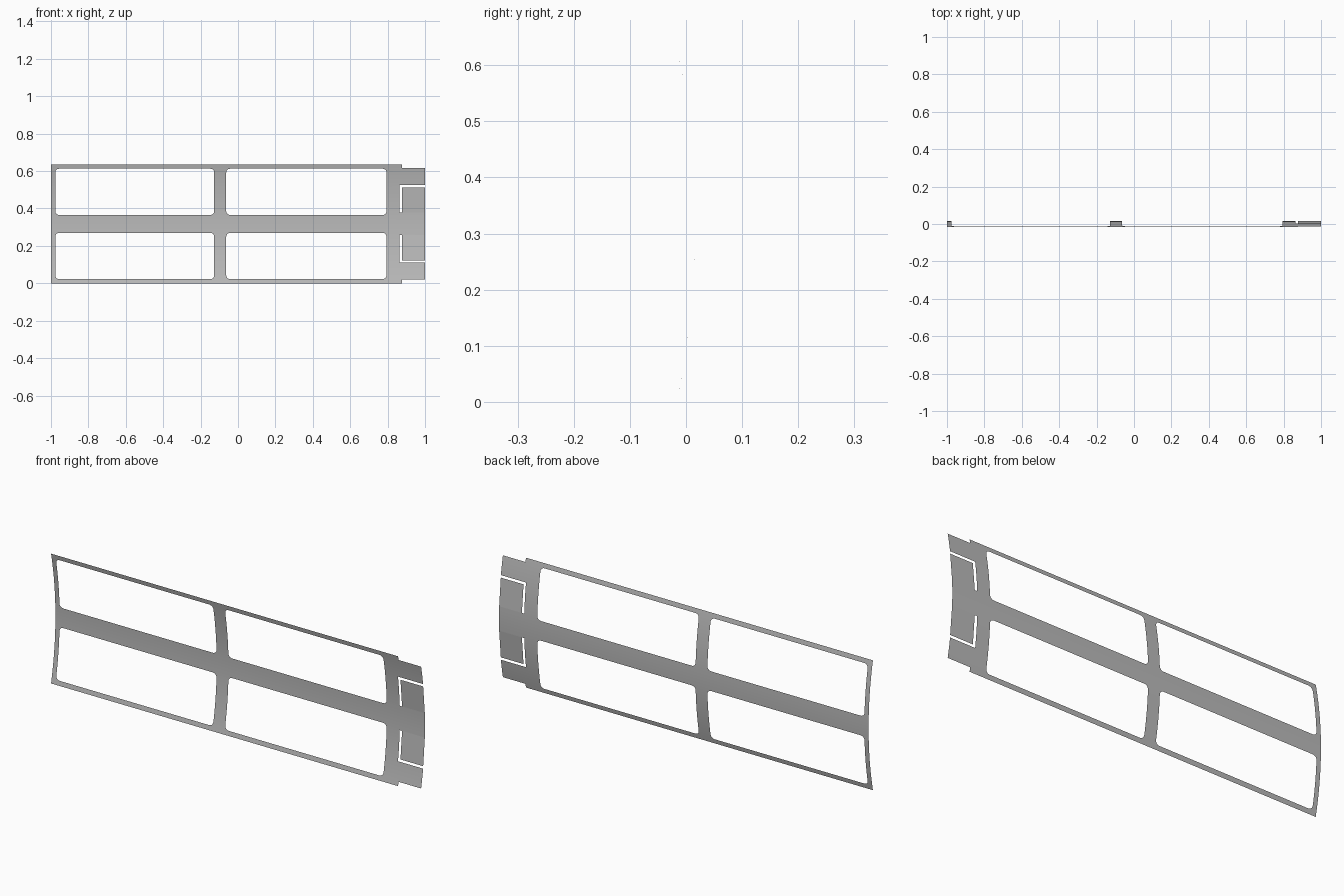
import bpy, bmesh, math

if "Cube" in bpy.data.objects:
    bpy.data.objects.remove(bpy.data.objects["Cube"])

CZ = 0.3175          # mid height of the panel
R = 1.49             # bow radius

grey = bpy.data.materials.new("panel grey")
grey.diffuse_color = (0.5, 0.5, 0.5, 1)
grey.use_nodes = True
grey.node_tree.nodes["Principled BSDF"].inputs["Base Color"].default_value = grey.diffuse_color


def bow(d):
    """Depth of the bowed sheet at distance d from mid height."""
    return 0.017 - d * d / (2 * R)


def rounded(x0, x1, d0, d1, r=0.02, n=5):
    """Rounded rectangle outline."""
    pts = []
    for k, (cx, cy) in enumerate([(x1 - r, d1 - r), (x0 + r, d1 - r),
                                  (x0 + r, d0 + r), (x1 - r, d0 + r)]):
        for i in range(n + 1):
            a = math.pi / 2 * (k + i / n)
            pts.append((cx + r * math.cos(a), cy + r * math.sin(a)))
    return pts


def add_object(name, bm):
    """Turn a bmesh into a smooth grey object facing the front."""
    bm.normal_update()
    bmesh.ops.reverse_faces(bm, faces=[f for f in bm.faces if f.normal.y > 0])
    me = bpy.data.meshes.new(name)
    bm.to_mesh(me)
    bm.free()
    me.materials.append(grey)
    ob = bpy.data.objects.new(name, me)
    bpy.context.collection.objects.link(ob)
    bpy.ops.object.select_all(action='DESELECT')
    ob.select_set(True)
    bpy.context.view_layer.objects.active = ob
    bpy.ops.object.shade_smooth_by_angle(angle=math.radians(30))
    return ob


# frame outline: upper half, mirrored for the lower half
half = [(1, 0.06), (0.864, 0.06), (0.864, 0.207), (1, 0.207),
        (1, 0.298), (0.878, 0.298), (0.878, CZ), (-1, CZ)]
outline = half + [(x, -d) for x, d in reversed(half)]

# four window openings
loops = [outline]
for x0, x1 in ((-0.977, -0.127), (-0.063, 0.794)):
    loops.append(rounded(x0, x1, 0.048, 0.295))
    loops.append(rounded(x0, x1, -0.295, -0.048))

# flat filled sheet
cu = bpy.data.curves.new("sheet_outline", 'CURVE')
cu.dimensions = '2D'
cu.fill_mode = 'BOTH'
for pts in loops:
    sp = cu.splines.new('POLY')
    sp.points.add(len(pts) - 1)
    for p, (x, d) in zip(sp.points, pts):
        p.co = (x, d, 0, 1)
    sp.use_cyclic_u = True
tmp = bpy.data.objects.new("sheet_outline", cu)
bpy.context.collection.objects.link(tmp)
bpy.context.view_layer.update()
flat = bpy.data.meshes.new_from_object(
    tmp.evaluated_get(bpy.context.evaluated_depsgraph_get()))
bm = bmesh.new()
bm.from_mesh(flat)
bpy.data.objects.remove(tmp)
bpy.data.curves.remove(cu)
bpy.data.meshes.remove(flat)
bmesh.ops.remove_doubles(bm, verts=bm.verts, dist=1e-5)

# slice into strips, then bow the sheet
STRIPS = 32
for i in range(1, STRIPS):
    d = -CZ + 2 * CZ * i / STRIPS
    bmesh.ops.bisect_plane(bm, geom=bm.verts[:] + bm.edges[:] + bm.faces[:],
                           plane_co=(0, d, 0), plane_no=(0, 1, 0), dist=1e-5)
for v in bm.verts:
    d = v.co.y
    v.co = (v.co.x, bow(d), CZ + d)
add_object("window_frame", bm)

# flat spring tabs hinged on the centre band
for name, s in (("upper_tab", 1), ("lower_tab", -1)):
    bm = bmesh.new()
    y0, y1 = bow(0.06), bow(0.195) - 0.001
    bm.faces.new([bm.verts.new(c) for c in (
        (0.877, y0, CZ + s * 0.06), (1, y0, CZ + s * 0.06),
        (1, y1, CZ + s * 0.195), (0.877, y1, CZ + s * 0.195))])
    add_object(name, bm)
